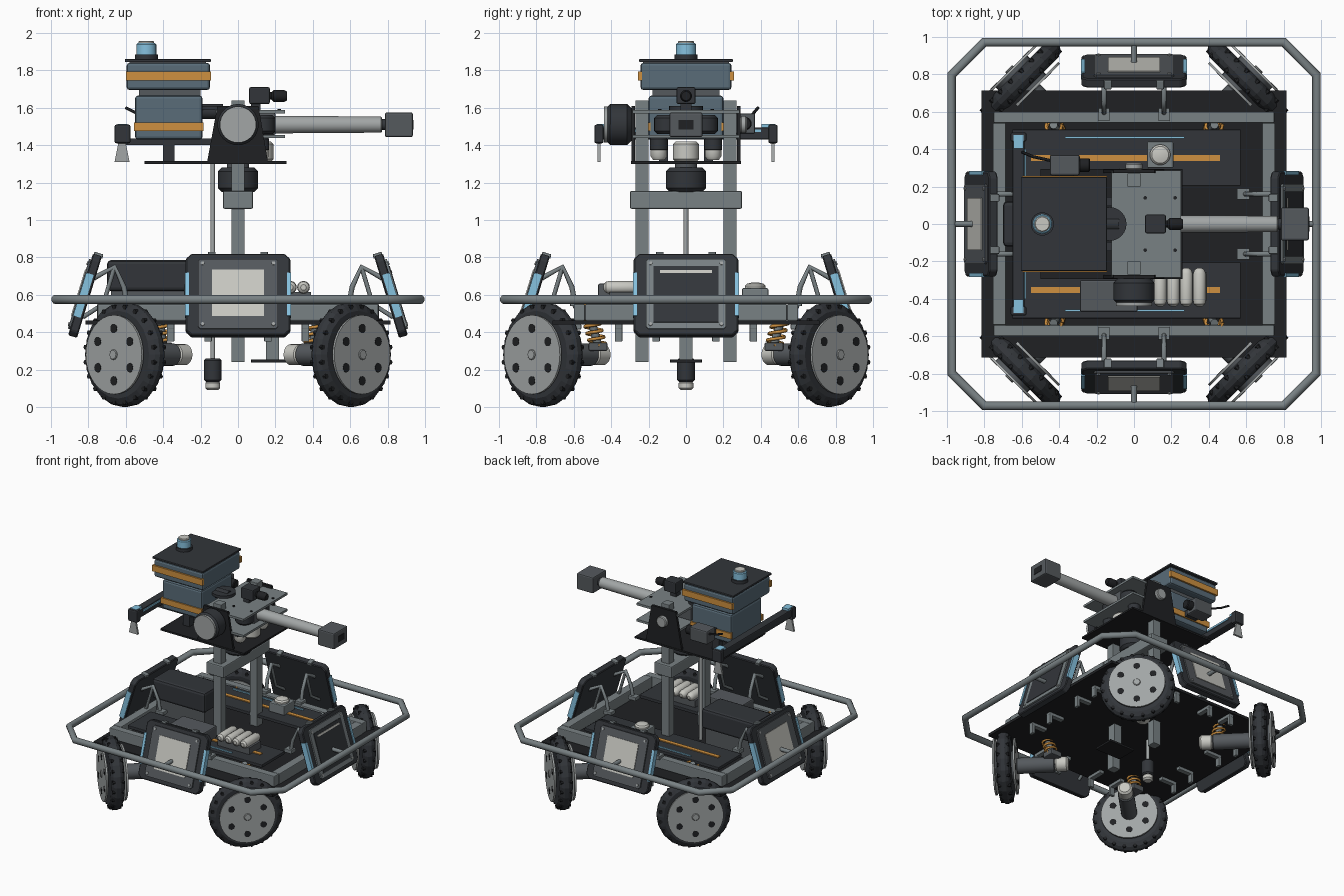
import bpy, bmesh
from math import pi, sin, cos, radians
from mathutils import Matrix, Vector

if "Cube" in bpy.data.objects:
    bpy.data.objects.remove(bpy.data.objects["Cube"])

def mat(name, r, g, b):
    m = bpy.data.materials.new(name)
    m.diffuse_color = (r, g, b, 1)
    m.use_nodes = True
    m.node_tree.nodes["Principled BSDF"].inputs["Base Color"].default_value = m.diffuse_color
    return m

DARK = mat("dark", .032, .036, .042)
BLACK = mat("black", .014, .015, .017)
STEEL = mat("steel", .19, .22, .23)
LIGHT = mat("light", .36, .38, .38)
WHITE = mat("white", .58, .58, .54)
SLATE = mat("slate", .10, .15, .19)
ORANGE = mat("orange", .62, .28, .05)
BLUE = mat("blue", .24, .54, .74)
MID = mat("mid", .09, .10, .11)
ID = Matrix.Identity(4)

def finish(name, bm, m, M=ID, smooth=False):
    bmesh.ops.recalc_face_normals(bm, faces=bm.faces)
    me = bpy.data.meshes.new(name)
    bm.to_mesh(me)
    bm.free()
    me.transform(M)
    me.materials.append(m)
    o = bpy.data.objects.new(name, me)
    bpy.context.collection.objects.link(o)
    if smooth:
        bpy.context.view_layer.objects.active = o
        o.select_set(True)
        bpy.ops.object.shade_smooth_by_angle(angle=radians(35))
        o.select_set(False)
    return o

def box(name, x, y, z, m, bev=0, M=ID):
    bm = bmesh.new()
    bmesh.ops.create_cube(bm, size=1)
    for v in bm.verts:
        v.co = [r[0] + (c + .5) * (r[1] - r[0]) for r, c in zip((x, y, z), v.co)]
    if bev:
        bmesh.ops.bevel(bm, geom=bm.edges[:], offset=bev, segments=2, profile=.5, affect='EDGES')
    return finish(name, bm, m, M)

def prism(name, pts, y0, y1, m, M=ID, bev=0):
    # x-z profile extruded along y
    bm = bmesh.new()
    f = bm.faces.new([bm.verts.new((p[0], y0, p[1])) for p in pts])
    e = bmesh.ops.extrude_face_region(bm, geom=[f])["geom"]
    bmesh.ops.translate(bm, vec=(0, y1 - y0, 0), verts=[v for v in e if isinstance(v, bmesh.types.BMVert)])
    if bev:
        bmesh.ops.bevel(bm, geom=bm.edges[:], offset=bev, segments=1, affect='EDGES')
    return finish(name, bm, m, M)

def lathe(name, p0, axis, prof, m, n=24, M=ID, smooth=True):
    # (radius, height) profile spun around an axis
    bm = bmesh.new()
    R = Matrix.Translation(p0) @ Vector(axis).to_track_quat('Z', 'Y').to_matrix().to_4x4()
    rings = [[bm.verts.new((r * cos(2 * pi * i / n), r * sin(2 * pi * i / n), h)) for i in range(n)] for r, h in prof]
    for a, b in zip(rings, rings[1:]):
        for i in range(n):
            bm.faces.new((a[i], a[(i + 1) % n], b[(i + 1) % n], b[i]))
    bm.faces.new(rings[0])
    bm.faces.new(rings[-1])
    return finish(name, bm, m, M @ R, smooth)

def cyl(name, p0, p1, r, m, r2=None, c=0, n=24, M=ID):
    d = Vector(p1) - Vector(p0)
    L, r2 = d.length, r if r2 is None else r2
    prof = [(r - c, 0), (r, c), (r2, L - c), (r2 - c, L)] if c else [(r, 0), (r2, L)]
    return lathe(name, p0, d, prof, m, n, M)

def tube(name, pts, r, m, cyclic=False, M=ID, res=2):
    cu = bpy.data.curves.new(name, 'CURVE')
    cu.dimensions, cu.bevel_depth, cu.bevel_resolution = '3D', r, res
    cu.use_fill_caps = True
    s = cu.splines.new('POLY')
    s.points.add(len(pts) - 1)
    for p, q in zip(s.points, pts):
        p.co = (*(M @ Vector(q)), 1)
    s.use_cyclic_u = cyclic
    cu.materials.append(m)
    o = bpy.data.objects.new(name, cu)
    bpy.context.collection.objects.link(o)

def chamfered(w, h, c):
    return [(-w, -h + c), (-w + c, -h), (w - c, -h), (w, -h + c), (w, h - c), (w - c, h), (-w + c, h), (-w, h - c)]

# chassis plate, rails and bumper ring
box("base_plate", (-.815, .815), (-.715, .715), (.44, .462), BLACK)
for s in (-1, 1):
    box("side_rail", (-.75, .75), (s * .57 - .03, s * .57 + .03), (.462, .55), STEEL, .006)
    box("cross_rail", (s * .72 - .035, s * .72 + .035), (-.54, .54), (.462, .55), STEEL, .006)
    box("deck_plate", (-.65, .57), (s * .355 - .15, s * .355 + .15), (.535, .56), DARK, .004)
    box("deck_orange_strip", (-.55, .46), (s * .353 - .016, s * .353 + .016), (.56, .567), ORANGE)
    box("deck_blue_strip", (-.37, .27), (s * .463 - .006, s * .463 + .006), (.56, .569), BLUE)
tube("bumper_ring", [(x, y, .575) for x, y in chamfered(.975, .972, .175)], .025, STEEL, True, res=4)

# armour panels, struts and under-brackets on four sides
for k, side in enumerate(("front", "right", "back", "left")):
    R = Matrix.Rotation(k * pi / 2, 4, 'Z')
    P = R @ Matrix.Translation((0, -.818, .595)) @ Matrix.Rotation(radians(-17), 4, 'X')
    prism(side + "_armour", chamfered(.28, .228, .03), -.025, .025, DARK, P, .006)
    prism(side + "_armour_frame", chamfered(.215, .195, .015), -.036, -.02, STEEL if k == 1 else MID, P)
    if k == 1:
        box(side + "_armour_inset", (-.175, .175), (-.04, -.03), (-.16, .155), DARK, 0, P)
        box(side + "_armour_label", (-.14, .14), (-.043, -.03), (.115, .13), WHITE, 0, P)
    else:
        box(side + "_armour_label", (-.14, .14), (-.041, -.03), (-.125, .135), WHITE, 0, P)
    for s in (-1, 1):
        box(side + "_armour_light", sorted((s * .262, s * .284)), (-.03, .012), (-.12, .12), BLUE, 0, P)
        for h in (-.17, .17):
            cyl("armour_bolt", (s * .19, -.034, h), (s * .19, -.042, h), .01, LIGHT, n=8, M=P)
        box("armour_hinge", (s * .14 - .02, s * .14 + .02), (-.02, .03), (.215, .24), STEEL, .004, P)
        tube("armour_strut", [(s * .16, -.59, .53), (s * .16, -.61, .64), (s * .16, -.66, .75), (s * .16, -.77, .69)], .014, STEEL, M=R)
        tube("armour_brace", [(s * .16, -.66, .75), (s * .16, -.72, .55), (s * .16, -.83, .48)], .012, STEEL, M=R)
        box("strut_foot", (s * .16 - .03, s * .16 + .03), (-.62, -.55), (.54, .57), STEEL, .004, R)
        for u in (.16, .36):
            box("under_bracket", (s * u - .02, s * u + .02), (-.7, -.56), (.415, .442), STEEL, .004, R)
            box("under_bracket_tab", (s * u - .02, s * u + .02), (-.7, -.675), (.35, .42), STEEL, .004, R)
    cyl("bumper_mount", (0, -.84, .575), (0, -.97, .575), .016, STEEL, n=12, M=R)

# omni wheels, motors and springs at the corners
for sx in (-1, 1):
    for sy in (-1, 1):
        c = Vector((sx * .605, sy * .765, .28))
        a = Vector((sx, sy, 0)).normalized()
        t = Vector((-a.y, a.x, 0))
        lathe("wheel_tyre", c, a, [(.19, -.05), (.235, -.052), (.265, -.036), (.28, -.014), (.28, .014), (.265, .036), (.235, .052), (.19, .05)], DARK, 20, smooth=False)
        for i in range(20):
            w = 2 * pi * (i + .5) / 20
            d = t * cos(w) + Vector((0, 0, sin(w)))
            cyl("tyre_roller_gap", c + d * .257 - a * .045, c + d * .257 + a * .045, .014, BLACK, n=6)
        cyl("wheel_hub_core", c - a * .075, c + a * .075, .12, MID)
        for s in (-1, 1):
            cyl("wheel_disc", c + a * s * .07, c + a * s * .084, .212, LIGHT, n=32)
            cyl("wheel_hub_cap", c + a * s * .08, c + a * s * .092, .028, LIGHT, c=.004, n=12)
            for i in range(6):
                w = pi / 6 + i * pi / 3
                q = c + (t * cos(w) + Vector((0, 0, sin(w)))) * .14
                cyl("wheel_disc_hole", q + a * s * .075, q + a * s * .0855, .025, BLACK, n=16)
        cyl("wheel_motor", c - a * .08, c - a * .37, .06, MID, c=.008)
        cyl("wheel_motor_cap", c - a * .365, c - a * .47, .056, WHITE, c=.015)
        lo, hi = Vector((sx * .40, sy * .47, .33)), Vector((sx * .43, sy * .53, .545))
        tube("suspension_spring", [lo.lerp(hi, i / 60) + Vector((cos(i * .63), sin(i * .63), 0)) * .045 for i in range(61)], .009, ORANGE, res=1)
        cyl("suspension_damper", lo, hi, .022, STEEL, n=12)
        box("suspension_arm", (lo.x - .05, lo.x + .05), (lo.y - .05, lo.y + .05), (.30, .345), MID, .008)

# deck equipment
box("battery_case", (-.7, -.22), (-.12, .12), (.62, .785), DARK, .02)
box("battery_tray", (-.68, -.24), (-.09, .09), (.462, .625), MID)
for x in (.14, .21, .28, .35):
    lathe("air_bottle", (x, -.44, .64), (0, 1, 0), [(.015, 0), (.03, .012), (.034, .03), (.034, .175), (.026, .195), (.012, .205)], WHITE, 16)
box("bottle_cradle", (.1, .39), (-.41, -.26), (.56, .615), MID)
box("control_unit", (-.29, .02), (-.47, -.3), (.56, .66), MID, .01)
box("sensor_base", (.07, .21), (.3, .44), (.56, .635), STEEL, .006)
lathe("sensor_dome", (.14, .37, .635), (0, 0, 1), [(.055, 0), (.055, .012), (.045, .024), (.02, .03)], WHITE)

# mast, drop rod and under-plate sensor
for s in (-1, 1):
    box("mast_column", (-.035, .035), (s * .235 - .035, s * .235 + .035), (.24, 1.64), STEEL, .004)
box("mast_crossbeam", (-.08, .08), (-.3, .3), (1.06, 1.155), STEEL, .008)
cyl("yaw_motor", (0, 0, 1.15), (0, 0, 1.28), .108, DARK, c=.02, n=32)
cyl("yaw_shaft", (0, 0, 1.27), (0, 0, 1.31), .06, MID)
cyl("feed_rod", (-.135, 0, .24), (-.135, 0, 1.3), .013, LIGHT, n=12)
cyl("feed_motor", (-.135, 0, .135), (-.135, 0, .26), .047, DARK, c=.01)
cyl("feed_motor_cap", (-.135, 0, .09), (-.135, 0, .14), .04, WHITE, c=.012)
box("under_sensor_plate", (.07, .3), (-.085, .085), (.237, .255), BLACK, .004)
box("under_sensor_post", (.15, .22), (-.035, .035), (.25, .445), STEEL)

# turret base, yokes and gun plates
box("turret_plate", (-.5, .26), (-.295, .295), (1.3, 1.314), BLACK)
for s in (-1, 1):
    prism("yoke_plate", [(-.165, 1.31), (.16, 1.31), (.11, 1.61), (-.11, 1.61)], s * .272, s * .292, BLACK)
    cyl("friction_motor", (.12, s * .145, 1.37), (.12, s * .145, 1.44), .047, DARK, c=.006)
    lathe("friction_motor_cap", (.12, s * .145, 1.375), (0, 0, -1), [(.044, 0), (.044, .035), (.03, .055)], WHITE)
    cyl("friction_wheel", (.13, s * .1, 1.46), (.13, s * .1, 1.56), .07, DARK, c=.015)
cyl("feed_dome", (.12, 0, 1.31), (.12, 0, 1.42), .07, WHITE, c=.015)
for z in (1.437, 1.57):
    box("gun_plate", (-.12, .25), (-.285, .285), (z, z + .018), STEEL)
for x in (.06, .22):
    for y in (-.14, .14):
        cyl("gun_plate_bolt", (x, y, 1.588), (x, y, 1.594), .01, BLACK, n=8)
box("gun_body", (-.1, .2), (-.08, .08), (1.455, 1.57), MID, .006)
cyl("pitch_motor", (0, -.29, 1.51), (0, -.43, 1.51), .11, DARK, c=.025, n=32)
cyl("pitch_motor_cap", (0, -.42, 1.51), (0, -.438, 1.51), .097, LIGHT, n=32)
cyl("pitch_bearing", (0, .29, 1.51), (0, .325, 1.51), .045, LIGHT, c=.006)

# barrel, muzzle and camera
cyl("barrel", (.19, 0, 1.51), (.77, 0, 1.51), .047, LIGHT, .043, c=.006, n=28)
cyl("barrel_tip", (.76, 0, 1.51), (.79, 0, 1.51), .03, DARK)
box("muzzle_block", (.785, .935), (-.088, .088), (1.443, 1.575), MID, .01)
box("muzzle_opening", (.93, .938), (-.04, .04), (1.485, 1.535), BLACK)
box("camera_mount", (.07, .12), (-.03, .03), (1.585, 1.63), DARK)
box("camera_body", (.06, .17), (-.05, .05), (1.62, 1.71), DARK, .008)
lathe("camera_lens", (.165, 0, 1.663), (1, 0, 0), [(.02, 0), (.02, .015), (.032, .025), (.032, .08), (.024, .098)], BLACK, 20)

# ammunition hopper
box("hopper_lower", (-.55, -.19), (-.2, .2), (1.43, 1.665), SLATE, .015)
box("hopper_neck", (-.53, -.2), (-.18, .18), (1.65, 1.71), MID)
box("hopper_upper", (-.595, -.15), (-.243, .243), (1.695, 1.84), SLATE, .015)
box("hopper_lid", (-.605, -.145), (-.25, .25), (1.845, 1.86), DARK, .003)
box("hopper_lid_seal", (-.58, -.17), (-.23, .23), (1.835, 1.847), MID)
for s in (-1, 1):
    box("hopper_upper_band", (-.6, -.145), sorted((s * .235, s * .257)), (1.745, 1.795), ORANGE)
    box("hopper_lower_band", (-.557, -.185), sorted((s * .19, s * .21)), (1.475, 1.522), ORANGE)
cyl("beacon_collar", (-.49, 0, 1.86), (-.49, 0, 1.885), .062, DARK)
cyl("beacon", (-.49, 0, 1.88), (-.49, 0, 1.945), .053, BLUE, c=.006)
cyl("beacon_cap", (-.49, 0, 1.94), (-.49, 0, 1.958), .042, WHITE, c=.005)
cyl("feed_tube", (-.22, 0, 1.58), (-.08, 0, 1.58), .04, DARK)
cyl("feed_collar", (-.13, 0, 1.588), (-.13, 0, 1.61), .09, DARK)

# rear light bar, hopper supports and side sensor
box("light_bar", (-.65, -.585), (-.49, .49), (1.43, 1.495), DARK, .008)
box("light_bar_line", (-.586, -.578), (-.4, .4), (1.47, 1.485), BLUE)
for s in (-1, 1):
    box("light_bar_end", (-.66, -.575), sorted((s * .44, s * .49)), (1.41, 1.51), DARK, .01)
    box("light_bar_lamp", (-.645, -.59), (s * .44 - .035, s * .44 + .035), (1.49, 1.513), BLUE)
    prism("light_bar_fin", [(-.66, 1.31), (-.58, 1.31), (-.6, 1.41), (-.64, 1.41)], s * .465 - .008, s * .465 + .008, LIGHT)
    box("hopper_arm", (-.62, -.1), (s * .12 - .025, s * .12 + .025), (1.4, 1.435), DARK)
    box("hopper_leg", (-.4, -.34), (s * .12 - .025, s * .12 + .025), (1.31, 1.41), DARK)
box("side_sensor", (-.45, -.29), (.26, .37), (1.46, 1.57), MID, .01)
box("side_sensor_bracket", (-.42, -.32), (.19, .28), (1.48, 1.53), DARK)
cyl("side_sensor_lens", (-.295, .315, 1.515), (-.235, .315, 1.515), .036, BLACK, c=.006)
tube("side_antenna", [(-.45, .34, 1.54), (-.54, .36, 1.57), (-.6, .385, 1.6)], .008, BLACK)
